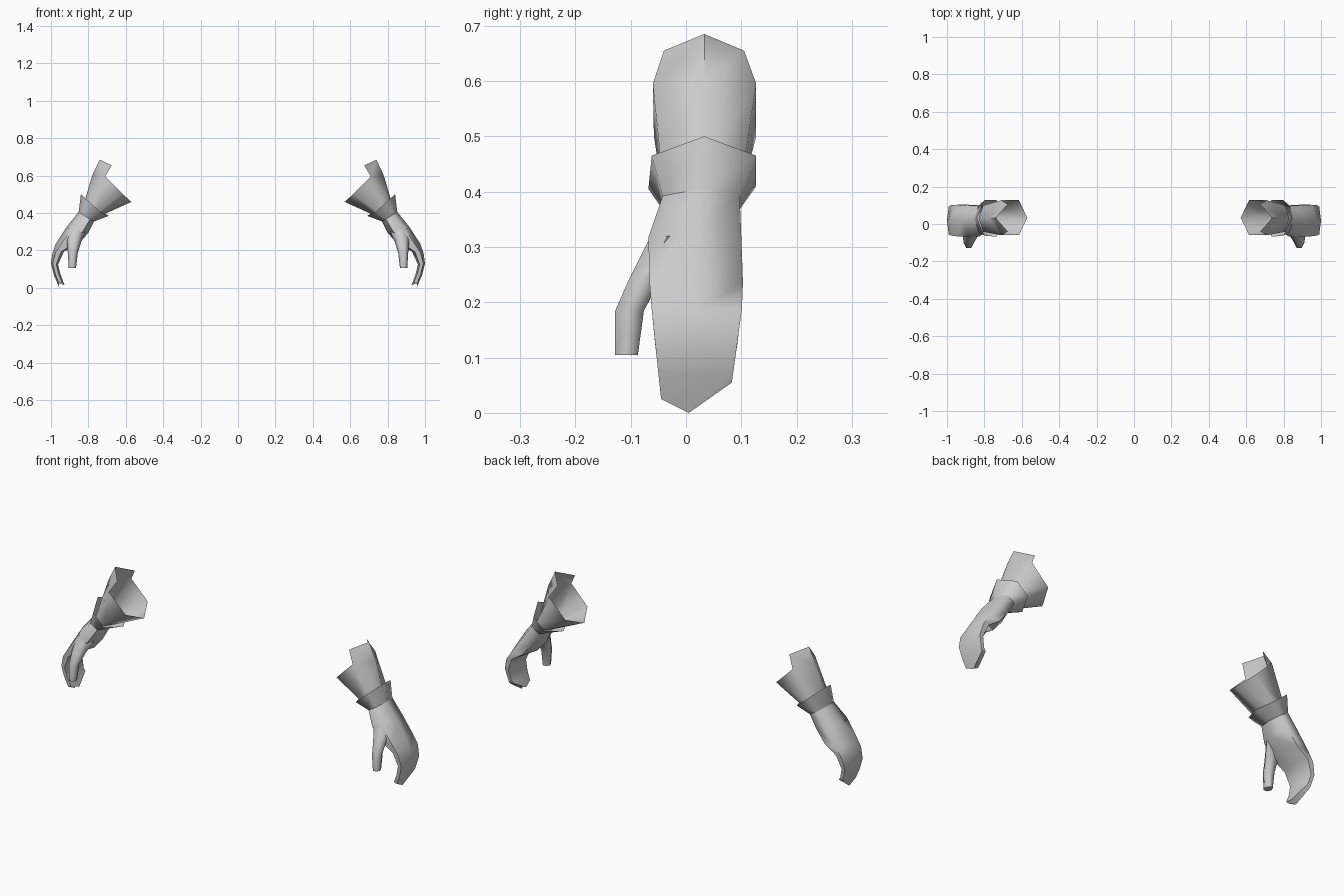
import bpy, math

if "Cube" in bpy.data.objects:
    bpy.data.objects.remove(bpy.data.objects["Cube"])

gray = bpy.data.materials.new("plain_gray")
gray.diffuse_color = (0.6, 0.6, 0.6, 1)
gray.use_nodes = True
gray.node_tree.nodes["Principled BSDF"].inputs["Base Color"].default_value = gray.diffuse_color


def ring(outer, inner, y_front, y_back):
    """Six-sided section between an outer and an inner (x, z) point."""
    ym = (y_front + y_back) / 2

    def at(t, y):
        return (outer[0] + (inner[0] - outer[0]) * t, y,
                outer[1] + (inner[1] - outer[1]) * t)
    return [at(0, ym), at(.25, y_front), at(.75, y_front),
            at(1, ym), at(.75, y_back), at(.25, y_back)]


def loft(name, rings, cap=False, flap=None):
    """Skin rings from top to bottom, mirrored to both arms."""
    verts = [v for r in rings for v in r]
    faces = []
    for k in range(len(rings) - 1):
        a, b = 6 * k, 6 * (k + 1)
        for i in range(6):
            j = (i + 1) % 6
            faces.append((a + i, a + j, b + j, b + i))
    if cap:
        n = len(verts)
        faces.append(tuple(range(n - 6, n)))
    if flap:  # three points standing above the outer half of the first ring
        n = len(verts)
        verts += flap
        faces += [(n, n + 1, 0, 5), (n + 1, n + 2, 1, 0)]
    mesh = bpy.data.meshes.new(name)
    mesh.from_pydata(verts, [], faces)
    mesh.materials.append(gray)
    obj = bpy.data.objects.new(name, mesh)
    bpy.context.collection.objects.link(obj)
    bpy.ops.object.select_all(action='DESELECT')
    obj.select_set(True)
    bpy.context.view_layer.objects.active = obj
    bpy.ops.object.shade_smooth_by_angle(angle=math.radians(72))
    mirror = obj.modifiers.new("other_arm", 'MIRROR')
    mirror.use_mirror_merge = False
    return obj


wrist = ring((.852, .405), (.77, .355), -.042, .097)

# Flared open sleeve with a raised elbow flap on the outside
loft("sleeve", [
    [(.78, .033, .60), (.71, -.06, .595), (.615, -.058, .50),
     (.57, .033, .46), (.615, .127, .50), (.71, .127, .595)],
    ring((.83, .43), (.735, .385), -.042, .10),
], flap=[(.675, .105, .655), (.74, .033, .685), (.675, -.04, .655)])

# Short flared cuff around the wrist
loft("cuff", [
    [(.84, .033, .50), (.80, -.062, .465), (.735, -.068, .405),
     (.69, .033, .385), (.735, .127, .41), (.80, .127, .465)],
    wrist,
])

# Mitten-like palm and curled fingers
loft("hand", [
    wrist,
    ring((.917, .325), (.80, .295), -.068, .10),
    ring((.975, .235), (.852, .235), -.066, .103),
    ring((.992, .185), (.93, .195), -.062, .101),
    ring((1.0, .13), (.962, .125), -.056, .093),
    ring((.985, .07), (.95, .075), -.05, .085),
    [(.955, .005, 0), (.958, -.045, .025), (.94, -.045, .03),
     (.928, .005, .015), (.948, .083, .06), (.97, .083, .055)],
], cap=True)

# Thumb growing from the front of the palm
loft("thumb", [
    ring((.905, .32), (.815, .30), -.066, .0),
    ring((.915, .245), (.84, .24), -.102, -.045),
    ring((.91, .185), (.857, .185), -.128, -.076),
    ring((.905, .105), (.866, .105), -.128, -.087),
], cap=True)
